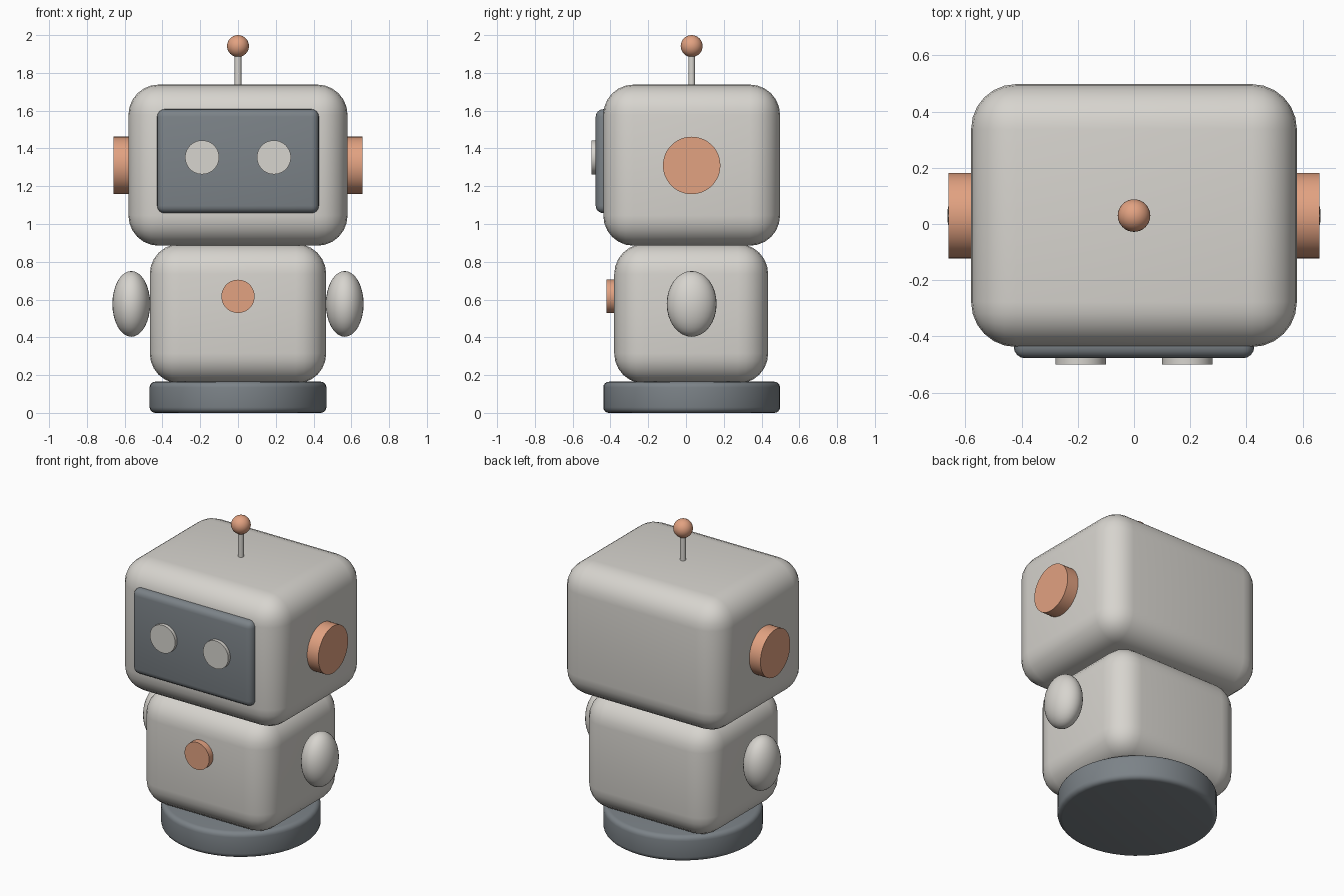
import bpy, math

if "Cube" in bpy.data.objects:
    bpy.data.objects.remove(bpy.data.objects["Cube"])

CY = 0.03  # shared depth centre of the body


def material(name, rgb):
    m = bpy.data.materials.new(name)
    m.diffuse_color = (*rgb, 1)
    m.use_nodes = True
    m.node_tree.nodes["Principled BSDF"].inputs["Base Color"].default_value = m.diffuse_color
    return m


SHELL = material("warm light grey", (0.68, 0.66, 0.62))
DARK = material("slate grey", (0.20, 0.225, 0.245))
COPPER = material("copper orange", (0.76, 0.36, 0.22))


def finish(name, mat, bevel=0, segments=6):
    ob = bpy.context.object
    ob.name = name
    ob.data.materials.append(mat)
    bpy.ops.object.transform_apply(location=False, rotation=True, scale=True)
    if bevel:
        b = ob.modifiers.new("rounding", "BEVEL")
        b.width, b.segments = bevel, segments
        b.limit_method, b.angle_limit = "ANGLE", math.radians(40)
        bpy.ops.object.modifier_apply(modifier=b.name)
    bpy.ops.object.shade_smooth_by_angle(angle=math.radians(35))
    return ob


def box(name, mat, lo, hi, bevel, segments=6):
    centre = [(a + b) / 2 for a, b in zip(lo, hi)]
    bpy.ops.mesh.primitive_cube_add(size=1, location=centre)
    bpy.context.object.scale = [b - a for a, b in zip(lo, hi)]
    return finish(name, mat, bevel, segments)


def disc(name, mat, centre, radius, depth, rot=(0, 0, 0), bevel=0, sides=48):
    bpy.ops.mesh.primitive_cylinder_add(vertices=sides, radius=radius,
                                        depth=depth, location=centre, rotation=rot)
    return finish(name, mat, bevel, 4)


def ball(name, mat, centre, radii):
    bpy.ops.mesh.primitive_uv_sphere_add(segments=32, ring_count=16, radius=1,
                                         location=centre)
    bpy.context.object.scale = radii
    return finish(name, mat)


FORWARD = (math.pi / 2, 0, 0)
SIDEWAYS = (0, math.pi / 2, 0)

# Base, torso and head
disc("base", DARK, (0, CY, 0.0825), 0.468, 0.165, bevel=0.03)
box("torso", SHELL, (-0.467, -0.38, 0.155), (0.467, 0.435, 0.895), 0.16)
box("head", SHELL, (-0.58, -0.438, 0.885), (0.58, 0.498, 1.738), 0.16)

# Face screen and chest button
box("face_screen", DARK, (-0.428, -0.478, 1.057), (0.428, -0.38, 1.608), 0.04, 4)
disc("chest_button", COPPER, (0, -0.39, 0.617), 0.088, 0.06, FORWARD)

# Paired eyes, ears and arms
for side, s in (("left", -1), ("right", 1)):
    disc(side + "_eye", SHELL, (s * 0.19, -0.48, 1.353), 0.09, 0.04, FORWARD)
    disc(side + "_ear", COPPER, (s * 0.61, CY, 1.31), 0.152, 0.1, SIDEWAYS)
    ball(side + "_arm", SHELL, (s * 0.565, CY, 0.577), (0.1, 0.132, 0.174))

# Antenna
disc("antenna_stem", SHELL, (0, CY, 1.81), 0.018, 0.18, sides=20)
ball("antenna_tip", COPPER, (0, CY, 1.942), (0.058,) * 3)
